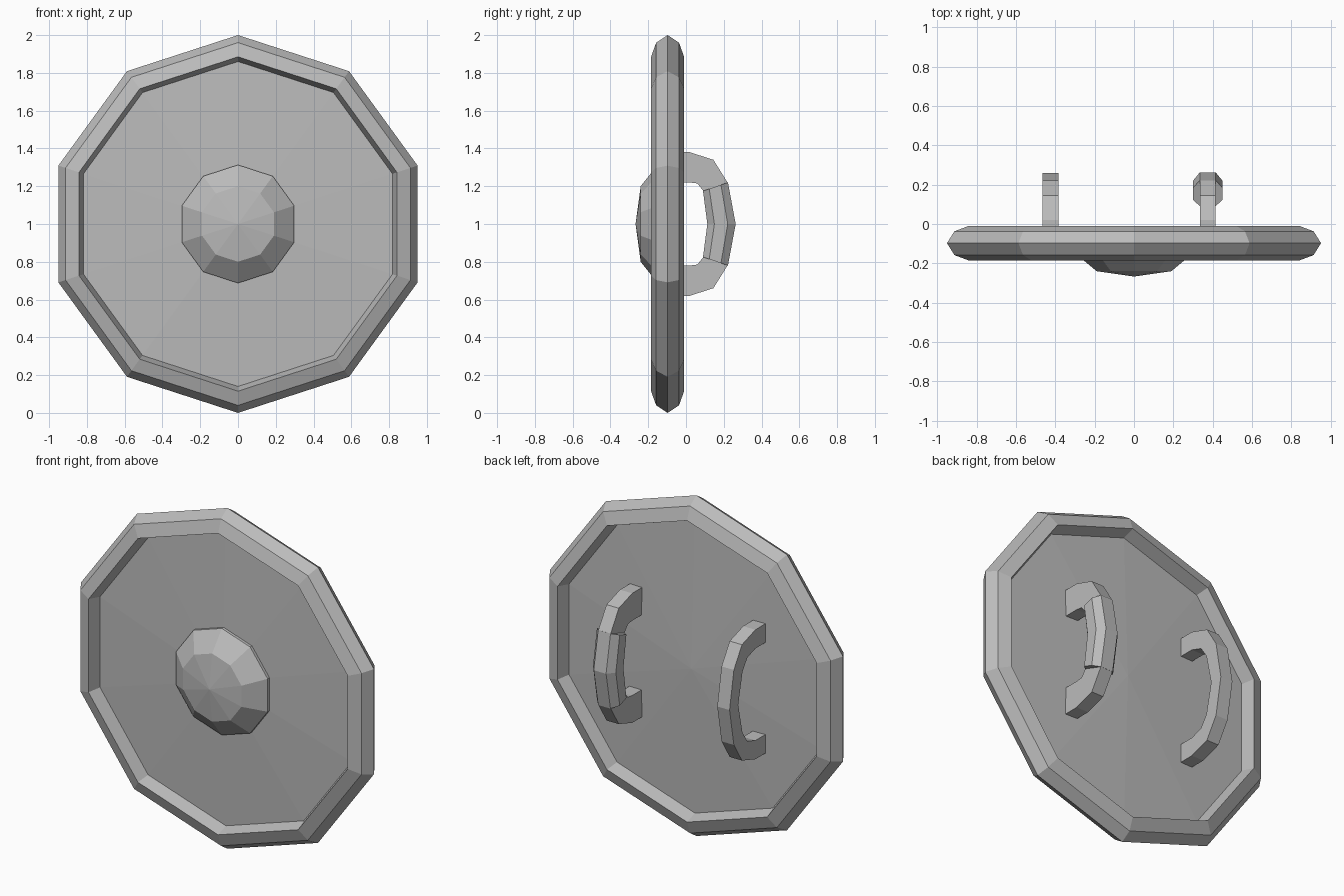
import bpy, bmesh, math

cube = bpy.data.objects.get("Cube")
if cube:
    bpy.data.objects.remove(cube, do_unlink=True)

grey = bpy.data.materials.new("plain_grey")
grey.use_nodes = True
COLOUR = (0.5, 0.5, 0.5, 1)
grey.diffuse_color = COLOUR
grey.node_tree.nodes["Principled BSDF"].inputs["Base Color"].default_value = COLOUR

SIDES = 10
MID_Z = 1.0
MID_Y = -0.0975


def finish(bm, name):
    bmesh.ops.remove_doubles(bm, verts=bm.verts, dist=0.0005)
    bmesh.ops.recalc_face_normals(bm, faces=bm.faces)
    mesh = bpy.data.meshes.new(name)
    bm.to_mesh(mesh)
    bm.free()
    mesh.materials.append(grey)
    obj = bpy.data.objects.new(name, mesh)
    bpy.context.collection.objects.link(obj)
    return obj


def loft(bm, rings, caps=True):
    """Skin a list of equally long closed rings."""
    loops = [[bm.verts.new(p) for p in ring] for ring in rings]
    n = len(loops[0])
    for a, b in zip(loops, loops[1:]):
        for i in range(n):
            j = (i + 1) % n
            bm.faces.new((a[i], a[j], b[j], b[i]))
    if caps:
        bm.faces.new(loops[0])
        bm.faces.new(loops[-1])


def lathe(name, profile):
    """Turn (radius, y) points about the shield's axis; zero radius closes an end."""
    bm = bmesh.new()
    rings = []
    for r, y in profile:
        ring = []
        for i in range(SIDES):
            a = math.tau * i / SIDES
            ring.append((r * math.sin(a), y, MID_Z + r * math.cos(a)))
        rings.append(ring)
    loft(bm, rings, caps=False)
    bmesh.ops.dissolve_degenerate(bm, dist=0.0001, edges=bm.edges)
    return finish(bm, name)


def mirrored(half):
    """Continue (y, height) points below the middle; the last one lies on it."""
    return half + [(y, -z) for y, z in reversed(half[:-1])]


def handle(name, x, outer, inner, half_width=0.04):
    bm = bmesh.new()
    rings = []
    for (yo, zo), (yi, zi) in zip(mirrored(outer), mirrored(inner)):
        rings.append([(x - half_width, yo, MID_Z + zo), (x + half_width, yo, MID_Z + zo),
                      (x + half_width, yi, MID_Z + zi), (x - half_width, yi, MID_Z + zi)])
    loft(bm, rings)
    return finish(bm, name)


def grip(name, x, outer, inner):
    """Eight-sided wrap around the middle of a handle."""
    section = [(-0.04, 0), (-0.074, 0.25), (-0.074, 0.72), (-0.04, 1),
               (0.04, 1), (0.074, 0.72), (0.074, 0.25), (0.04, 0)]
    bm = bmesh.new()
    rings = []
    for (yo, zo), (yi, zi) in zip(mirrored(outer), mirrored(inner)):
        rings.append([(x + dx, yi + t * (yo - yi), MID_Z + zi + t * (zo - zi))
                      for dx, t in section])
    loft(bm, rings)
    return finish(bm, name)


# Bevelled rim with both slightly domed panels
front_half = [(0, -0.145), (0.86, -0.112), (0.885, -0.185), (0.96, -0.158), (1.0, MID_Y)]
back_half = [(r, 2 * MID_Y - y) for r, y in reversed(front_half[:-1])]
lathe("shield_body", front_half + back_half)

# Central boss
lathe("front_boss", [(0.313, -0.13), (0.313, -0.15), (0.2, -0.24), (0, -0.267)])

# Handles on the back
arch = [(-0.09, 0.38), (0.02, 0.38), (0.145, 0.34), (0.22, 0.22), (0.26, 0)]
handle("right_handle", -0.425, arch,
       [(-0.09, 0.27), (0.02, 0.27), (0.095, 0.245), (0.14, 0.18), (0.18, 0)])
handle("left_handle", 0.375, arch,
       [(-0.09, 0.22), (0.02, 0.22), (0.06, 0.215), (0.1, 0.165), (0.125, 0)])
grip("left_handle_grip", 0.375, [(0.222, 0.22), (0.263, 0)], [(0.09, 0.175), (0.113, 0)])
